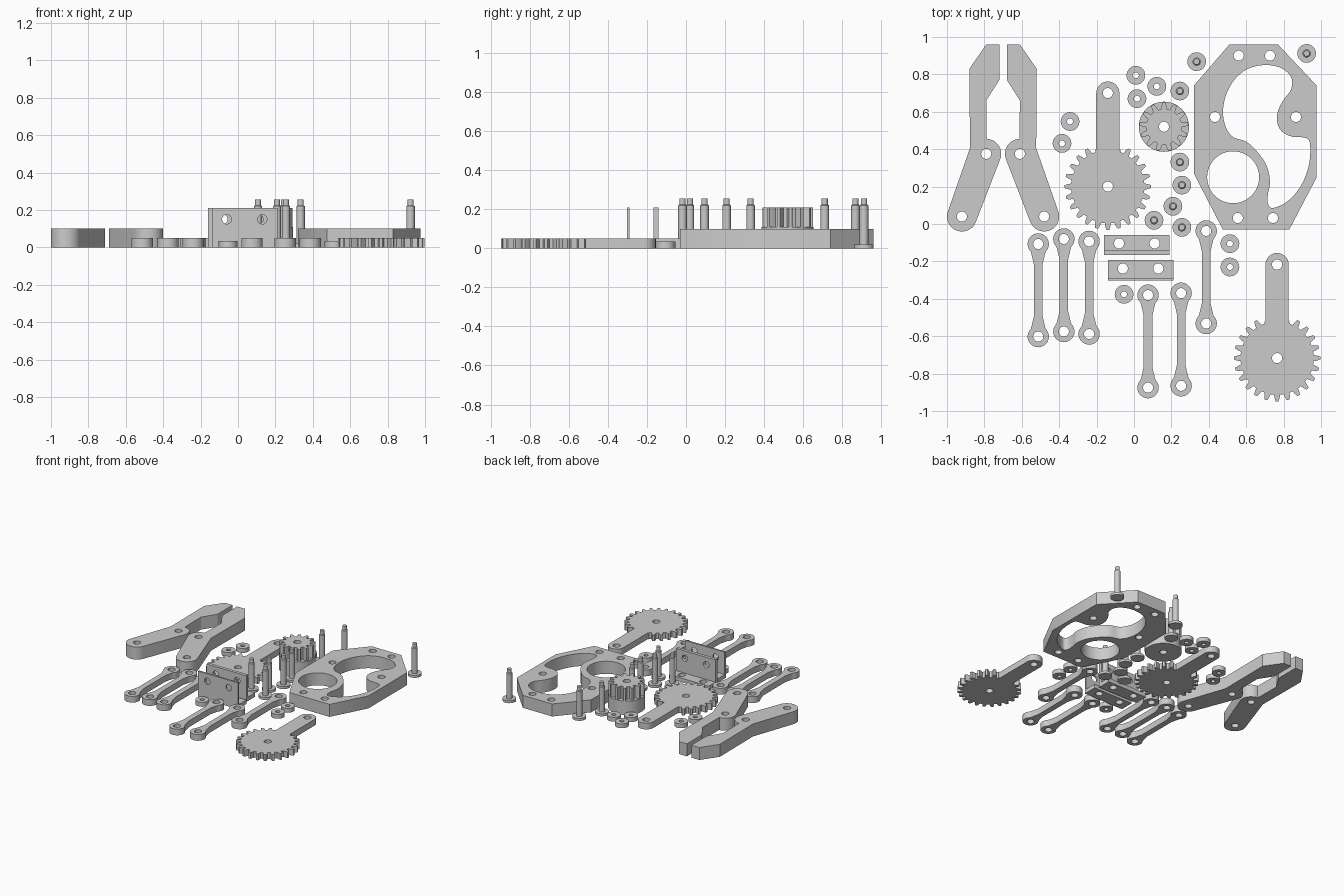
import bpy, bmesh, math
from mathutils import Vector

if "Cube" in bpy.data.objects:
    bpy.data.objects.remove(bpy.data.objects["Cube"])

grey = bpy.data.materials.new("plain_grey")
grey.diffuse_color = (0.6, 0.6, 0.6, 1)
grey.use_nodes = True
grey.node_tree.nodes["Principled BSDF"].inputs["Base Color"].default_value = grey.diffuse_color


def finish(ob):
    ob.data.materials.clear()
    ob.data.materials.append(grey)
    bpy.ops.object.select_all(action='DESELECT')
    ob.select_set(True)
    bpy.context.view_layer.objects.active = ob
    bpy.ops.object.shade_smooth_by_angle(angle=math.radians(30))


def arc(x, y, r, a0, a1, n=16):
    return [(x + r * math.cos(math.radians(a0 + (a1 - a0) * i / n)),
             y + r * math.sin(math.radians(a0 + (a1 - a0) * i / n))) for i in range(n + 1)]


def circle(x, y, r, n=32):
    return arc(x, y, r, 0, 360, n)[:-1]


def plate(name, outlines, height, loc=(0, 0, 0), upright=False):
    """Extrude an outline (first loop) with holes (other loops) from z = 0 of loc."""
    cu = bpy.data.curves.new(name + "_outline", 'CURVE')
    cu.dimensions, cu.fill_mode, cu.extrude = '2D', 'BOTH', height / 2
    for pts in outlines:
        sp = cu.splines.new('POLY')
        sp.points.add(len(pts) - 1)
        for p, (x, y) in zip(sp.points, pts):
            p.co = (x, y, 0, 1)
        sp.use_cyclic_u = True
    tmp = bpy.data.objects.new(name + "_outline", cu)
    bpy.context.collection.objects.link(tmp)
    bpy.context.view_layer.update()
    me = bpy.data.meshes.new_from_object(tmp.evaluated_get(bpy.context.evaluated_depsgraph_get()))
    bpy.data.objects.remove(tmp)
    bm = bmesh.new()
    bm.from_mesh(me)
    bmesh.ops.remove_doubles(bm, verts=bm.verts, dist=1e-5)
    for v in bm.verts:
        v.co.z += height / 2
        if upright:
            v.co = Vector((v.co.x, v.co.z, v.co.y))
    bmesh.ops.recalc_face_normals(bm, faces=bm.faces)
    bm.to_mesh(me)
    bm.free()
    ob = bpy.data.objects.new(name, me)
    ob.location = loc
    bpy.context.collection.objects.link(ob)
    finish(ob)
    return ob


def lathe(name, profile, loc, n=24):
    bm = bmesh.new()
    vs = [bm.verts.new((r, 0, z)) for r, z in profile]
    es = [bm.edges.new(p) for p in zip(vs, vs[1:])]
    bmesh.ops.spin(bm, geom=vs + es, axis=(0, 0, 1), cent=(0, 0, 0), angle=math.tau, steps=n)
    bmesh.ops.remove_doubles(bm, verts=bm.verts, dist=1e-5)
    bmesh.ops.recalc_face_normals(bm, faces=bm.faces)
    me = bpy.data.meshes.new(name)
    bm.to_mesh(me)
    bm.free()
    ob = bpy.data.objects.new(name, me)
    ob.location = loc
    bpy.context.collection.objects.link(ob)
    finish(ob)


def teeth(n, root, outer, start=0.0):
    """Gear outline as (angle, radius) steps."""
    out = []
    for i in range(n):
        for f, r in ((-.32, root), (-.25, root + .45 * (outer - root)), (-.13, outer),
                     (.13, outer), (.25, root + .45 * (outer - root)), (.32, root)):
            out.append((start + 360 * (i + f) / n, r))
    return out


def polar(a, r):
    return (r * math.cos(math.radians(a)), r * math.sin(math.radians(a)))


def smooth_loop(pts, k=4):
    """Closed Catmull-Rom curve."""
    out, n = [], len(pts)
    for i in range(n):
        a, b, c, d = (Vector(pts[(i + j) % n]) for j in (-1, 0, 1, 2))
        for s in range(k):
            t = s / k
            p = .5 * (2 * b + (c - a) * t + (2 * a - 5 * b + 4 * c - d) * t * t
                      + (3 * b - a - 3 * c + d) * t ** 3)
            out.append((p.x, p.y))
    return out


HOLE = 0.027

# Gripper jaws, mirrored about x = -0.70
jaw = ([(-.72, .96), (-.79, .96), (-.88, .83), (-.877, .406)]
       + arc(-.92, .04, .08, 158.8, 338.8, 20) + arc(-.79, .375, .08, -21.2, 88, 14)
       + [(-.79, .66), (-.72, .77)])
jaw_loops = [jaw, circle(-.79, .375, HOLE), circle(-.92, .04, HOLE)]
plate("left_jaw", jaw_loops, .1)
plate("right_jaw", [[(-1.4 - x, y) for x, y in lp] for lp in jaw_loops], .1)

# Gears with a lever arm
arm_gear = [polar(a, r) for a, r in teeth(24, .196, .231, 90) if 108 < a < 432]
arm_gear = [(-.062, .19)] + arm_gear + [(.062, .19)] + arc(0, .5, .062, 0, 180)
for i, (x, y) in enumerate([(-.14, .2), (.765, -.717)]):
    plate(f"arm_gear_{i + 1}", [arm_gear, circle(0, 0, HOLE), circle(0, .5, HOLE)],
          .05, (x, y, 0))

# Drive pinion on a round hub
plate("pinion_hub", [circle(0, 0, .134, 48), circle(0, 0, HOLE)], .11, (.16, .52, 0))
plate("pinion_teeth", [[polar(a, r) for a, r in teeth(13, .095, .131, 90)],
                       circle(0, 0, HOLE)], .1, (.16, .52, .11))

# Frame plate with round and S-shaped openings
frame = [(.51, .96), (.77, .96), (.977, .74), (.977, .25), (.83, -.03),
         (.475, -.03), (.32, .27), (.32, .74)]
opening = [(.476, .6), (.492, .69), (.54, .775), (.61, .83), (.70, .85), (.785, .835),
           (.84, .785), (.84, .72), (.80, .665), (.77, .605), (.765, .545), (.79, .495),
           (.845, .467), (.91, .462), (.94, .435), (.936, .32), (.893, .205), (.823, .123),
           (.745, .086), (.716, .107), (.716, .16), (.727, .225), (.71, .31), (.66, .385),
           (.60, .44), (.53, .465), (.49, .52)]
bolts = [(.56, .9), (.727, .9), (.433, .572), (.866, .572), (.555, .032), (.743, .032)]
plate("frame_plate", [frame, smooth_loop(opening), circle(.53, .25, .139, 48)]
      + [circle(x, y, HOLE) for x, y in bolts], .1)

# Connecting links: two eyes, narrow bar with flared ends
L, R, W = .495, .057, .023
half = [(W, .11), (.04, .055)] + arc(0, 0, R, 40, -220, 28) + [(-.04, .055), (-W, .11)]
link = half + [(-x, -L - y) for x, y in half]
for i, (x, y) in enumerate([(-.512, -.107), (-.375, -.08), (-.24, -.093),
                            (.075, -.38), (.252, -.37), (.386, -.037)]):
    body = [(px, -py) for px, py in half] + [(px, py - L) for px, py in reversed(half)][::1]
    right = [(W, -.11), (.036, -.055)] + arc(0, 0, R, -45, 225, 28) + [(-.036, -.055), (-W, -.11)]
    left = [(-px, -L - py) for px, py in right]
    plate(f"link_{i + 1}", [right + left, circle(0, 0, HOLE), circle(0, -L, HOLE)],
          .05, (x, y, 0))

# Angle brackets: drilled foot and drilled wall
for i, (x, y, t, depth) in enumerate([(-.16, -.167, .025, .108), (-.14, -.303, .014, .11)]):
    rect = lambda a, b, c, d: [(a, b), (c, b), (c, d), (a, d)]
    hx = (.08, .27)
    plate(f"bracket_foot_{i + 1}", [rect(0, t, .35, depth)]
          + [circle(h, depth - .045, HOLE) for h in hx], .032, (x, y, 0))
    plate(f"bracket_wall_{i + 1}", [rect(0, 0, .35, .21)]
          + [circle(h, .15, .025) for h in hx], t, (x, y, 0), upright=True)

# Stepped pins
for i, (x, y) in enumerate([(.335, .868), (.923, .912), (.245, .711), (.245, .331),
                            (.256, .208), (.208, .095), (.107, .02), (.256, -.018)]):
    lathe(f"pin_{i + 1}", [(0, 0), (.05, 0), (.05, .02), (.022, .02), (.022, .22),
                           (.016, .225), (.016, .255), (0, .255)], (x, y, 0))

# Washers
for i, (x, y) in enumerate([(.01, .795), (.016, .67), (.122, .736), (-.342, .548),
                            (-.385, .431), (.513, -.105), (.513, -.23), (-.053, -.376)]):
    plate(f"washer_{i + 1}", [circle(0, 0, .05), circle(0, 0, .016, 20)], .035, (x, y, 0))
